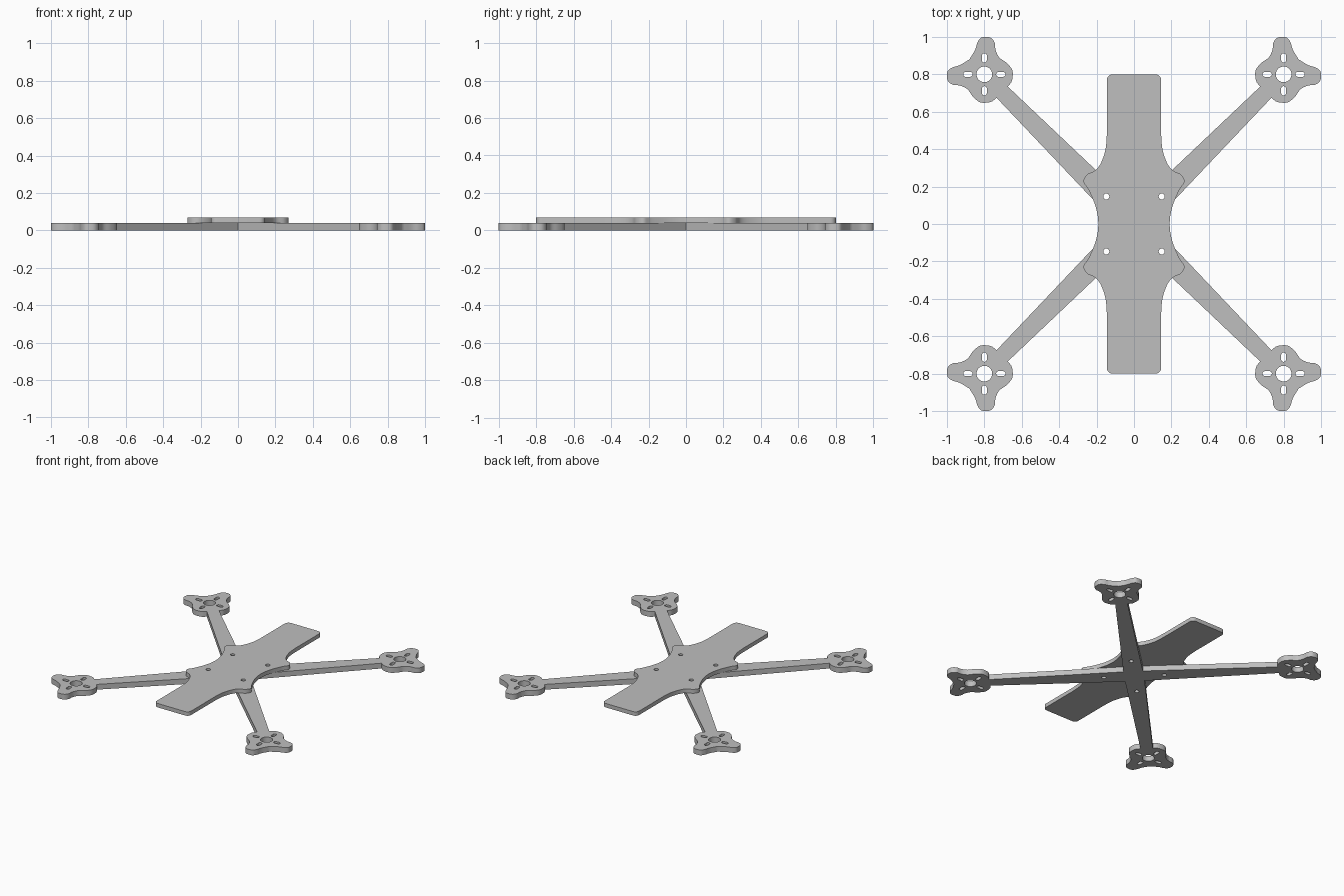
import bpy, bmesh
from math import cos, sin, pi, radians
from mathutils import Vector

cube = bpy.data.objects.get("Cube")
if cube:
    bpy.data.objects.remove(cube, do_unlink=True)

grey = bpy.data.materials.new("plain grey")
grey.use_nodes = True
colour = (0.52, 0.52, 0.52, 1)
grey.diffuse_color = colour
grey.node_tree.nodes["Principled BSDF"].inputs["Base Color"].default_value = colour


def smooth(points, steps=5):
    """Catmull-Rom curve through a few points."""
    p = [Vector(q) for q in points]
    p = [2 * p[0] - p[1]] + p + [2 * p[-1] - p[-2]]
    out = []
    for a, b, c, d in zip(p, p[1:], p[2:], p[3:]):
        for i in range(steps):
            t = i / steps
            out.append(0.5 * (2 * b + (c - a) * t + (2 * a - 5 * b + 4 * c - d) * t ** 2
                              + (3 * b - a - 3 * c + d) * t ** 3))
    return out + [p[-2]]


def four_way(quarter):
    """Mirror a quarter outline, running from the y axis to the x axis, into a loop."""
    loop = []
    for sx, sy, back in ((1, 1, False), (1, -1, True), (-1, -1, False), (-1, 1, True)):
        pts = quarter[::-1] if back else quarter
        loop += [(sx * x, sy * y) for x, y in pts[:-1]]
    return loop


def slot(cx, cy, r, dx=0.0, dy=0.0, n=24):
    """Round hole, stretched by dx or dy into a slot."""
    pts = []
    for i in range(n):
        a = 2 * pi * (i + 0.5) / n
        c, s = cos(a), sin(a)
        pts.append((cx + r * c + (dx if c > 0 else -dx), cy + r * s + (dy if s > 0 else -dy)))
    return pts


def sheet(name, loops, z0, z1):
    """Flat part cut from loops: the outline first, then its holes."""
    curve = bpy.data.curves.new(name, 'CURVE')
    curve.dimensions = '2D'
    curve.fill_mode = 'BOTH'
    curve.extrude = (z1 - z0) / 2
    for loop in loops:
        spline = curve.splines.new('POLY')
        spline.points.add(len(loop) - 1)
        for point, (x, y) in zip(spline.points, loop):
            point.co = (x, y, 0, 1)
        spline.use_cyclic_u = True
    obj = bpy.data.objects.new(name, curve)
    bpy.context.collection.objects.link(obj)
    obj.location.z = (z0 + z1) / 2
    bpy.ops.object.select_all(action='DESELECT')
    obj.select_set(True)
    bpy.context.view_layer.objects.active = obj
    bpy.ops.object.convert(target='MESH')
    obj = bpy.context.object
    bm = bmesh.new()
    bm.from_mesh(obj.data)
    bmesh.ops.remove_doubles(bm, verts=bm.verts, dist=0.0001)
    bmesh.ops.recalc_face_normals(bm, faces=bm.faces)
    bm.to_mesh(obj.data)
    bm.free()
    obj.data.materials.clear()
    obj.data.materials.append(grey)
    bpy.ops.object.shade_smooth_by_angle(angle=radians(30))


signs = [(sx, sy) for sx in (-1, 1) for sy in (-1, 1)]
screw_holes = [slot(0.148 * sx, 0.147 * sy, 0.016) for sx, sy in signs]

# Arms and motor mounts: half a mount, reflected across the arm's diagonal
half = smooth([(-0.125, -0.065), (-0.147, -0.035), (-0.15, 0.02), (-0.12, 0.06),
               (-0.08, 0.09), (-0.06, 0.13), (-0.055, 0.17), (-0.03, 0.197),
               (0.015, 0.197), (0.037, 0.17), (0.05, 0.13), (0.08, 0.08)])
mount = half + [Vector((y, x)) for x, y in half[-2::-1]]
quarter = [(0, 0.095)] + [(0.8 + x, 0.8 + y) for x, y in mount] + [(0.095, 0)]
motor_holes = []
for sx, sy in signs:
    cx, cy = 0.8 * sx, 0.8 * sy
    motor_holes.append(slot(cx, cy, 0.042, n=32))
    for k in (-0.088, 0.088):
        motor_holes.append(slot(cx + k, cy, 0.013, dx=0.012))
        motor_holes.append(slot(cx, cy + k, 0.013, dy=0.012))
sheet("arm_frame", [four_way(quarter)] + screw_holes + motor_holes, 0.0, 0.04)

# Top plate: rounded ends, four lobes and a narrow waist
corner = [(0.115 + 0.03 * sin(i * pi / 12), 0.77 + 0.03 * cos(i * pi / 12)) for i in range(7)]
side = smooth([(0.145, 0.48), (0.152, 0.4), (0.175, 0.33), (0.205, 0.288), (0.25, 0.265),
               (0.27, 0.227), (0.243, 0.183), (0.211, 0.11), (0.195, 0.05), (0.19, 0)])
sheet("top_plate", [four_way([(0, 0.8)] + corner + side)] + screw_holes, 0.04, 0.07)
